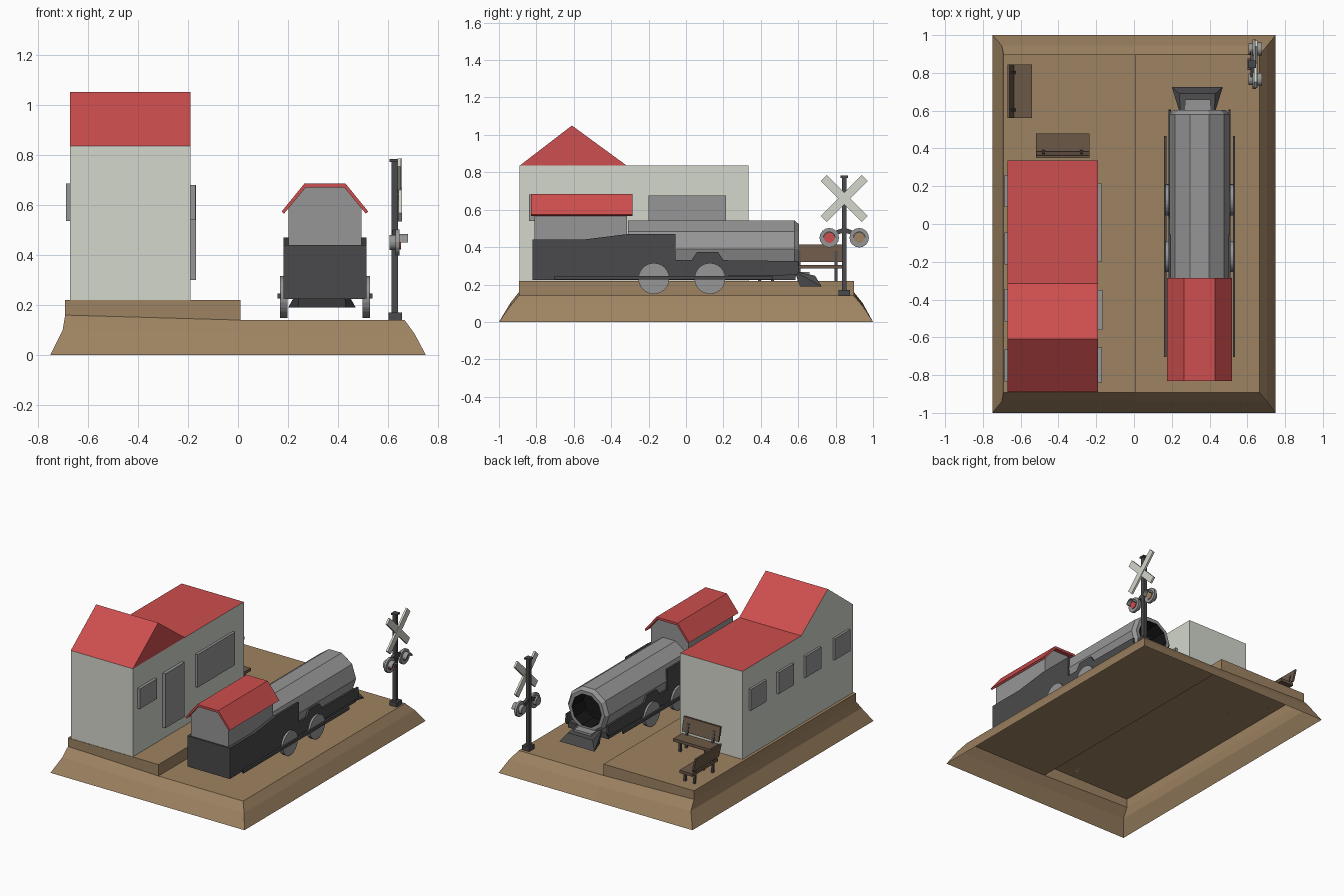
import bpy, bmesh, math
from mathutils import Matrix, Vector

if "Cube" in bpy.data.objects:
    bpy.data.objects.remove(bpy.data.objects["Cube"])


def material(name, rgb):
    m = bpy.data.materials.new(name)
    lin = [((c / 255 + 0.055) / 1.055) ** 2.4 for c in rgb]
    m.diffuse_color = (*lin, 1)
    m.use_nodes = True
    m.node_tree.nodes["Principled BSDF"].inputs["Base Color"].default_value = m.diffuse_color
    return m


WALL = material("off_white", (211, 215, 204))
RED = material("red", (205, 78, 78))
GREY = material("mid_grey", (150, 150, 150))
DARK = material("dark_grey", (74, 74, 76))
EARTH = material("earth_brown", (158, 131, 98))
WOOD = material("wood_brown", (108, 88, 71))
BLACK = material("black", (22, 22, 22))


def finish(name, bm, mats, rule=None, recalc=True, matrix=None):
    if recalc:
        bmesh.ops.recalc_face_normals(bm, faces=bm.faces)
    bm.normal_update()
    if rule:
        for f in bm.faces:
            f.material_index = rule(f)
    if matrix:
        bm.transform(matrix)
    me = bpy.data.meshes.new(name)
    bm.to_mesh(me)
    bm.free()
    for m in mats:
        me.materials.append(m)
    ob = bpy.data.objects.new(name, me)
    bpy.context.collection.objects.link(ob)
    return ob


def prism(name, profile, axis, lo, hi, mats, rule=None, matrix=None):
    """Extrude a closed profile: (y,z) points along x, or (x,z) points along y."""
    def place(p, t):
        return (t, p[0], p[1]) if axis == 'x' else (p[0], t, p[1])
    bm = bmesh.new()
    a = [bm.verts.new(place(p, lo)) for p in profile]
    b = [bm.verts.new(place(p, hi)) for p in profile]
    bm.faces.new(a)
    bm.faces.new(b[::-1])
    for i in range(len(a)):
        j = (i + 1) % len(a)
        bm.faces.new((a[i], b[i], b[j], a[j]))
    return finish(name, bm, mats, rule, matrix=matrix)


def box(name, x, y, z, mat, matrix=None):
    pts = [(y[0], z[0]), (y[1], z[0]), (y[1], z[1]), (y[0], z[1])]
    return prism(name, pts, 'x', x[0], x[1], [mat], matrix=matrix)


def disc(name, y, z, r, x0, x1, mat, n=20):
    pts = [(y + r * math.cos(math.tau * i / n), z + r * math.sin(math.tau * i / n)) for i in range(n)]
    return prism(name, pts, 'x', x0, x1, [mat])


# --- Base: hollow open-bottomed shell with a raised platform on the left ---
bm = bmesh.new()


def ring(xl, xr, yf, yb, z, zl):
    pts = [(xl, yf, zl), (.01, yf, z), (xr, yf, z), (xr, yb, z), (.01, yb, z), (xl, yb, zl)]
    return [bm.verts.new(p) for p in pts]


rings = [ring(-.75, .75, -1, 1, 0, 0), ring(-.7, .705, -.94, .945, .085, .1),
         ring(-.69, .665, -.893, .897, .14, .16)]
for lo, hi in zip(rings, rings[1:]):
    for i in range(6):
        j = (i + 1) % 6
        bm.faces.new((lo[i], lo[j], hi[j], hi[i]))
A, B, C, D, E, F = rings[2]
A2, B2, E2, F2 = [bm.verts.new((v.co.x, v.co.y, .22)) for v in (A, B, E, F)]
for f in ((B, C, D, E), (B, E, E2, B2), (A, B, B2, A2), (E, F, F2, E2), (F, A, A2, F2), (A2, B2, E2, F2)):
    bm.faces.new(f)
finish("base_ground", bm, [EARTH], recalc=False)

# --- Station house: flat roofed block with a gable over its front part ---
HX = (-.67, -.19)
prism("house_walls", [(-.89, .22), (.335, .22), (.335, .835), (-.89, .835)], 'x', *HX,
      [WALL, RED], lambda f: 1 if f.normal.z > .5 else 0)
prism("gable_roof", [(-.89, .835), (-.316, .835), (-.61, 1.05)], 'x', *HX,
      [RED, WALL], lambda f: 1 if f.normal.x < -.5 else 0)
for i, y in enumerate((-.75, -.43, -.13, .175)):
    box(f"rear_window_{i}", (-.686, -.665), (y - .085, y + .085), (.535, .685), GREY)
box("small_window", (-.195, -.17), (-.84, -.65), (.54, .68), GREY)
box("door", (-.195, -.168), (-.56, -.35), (.30, .68), GREY)
box("large_window", (-.195, -.172), (-.2, .215), (.445, .675), GREY)


# --- Benches ---
def bench(name, origin, angle):
    m = Matrix.Translation(Vector((*origin, .22))) @ Matrix.Rotation(angle, 4, 'Z')
    w = .142
    box(name + "_seat", (-w, w), (.03, .13), (.065, .085), WOOD, m)
    prism(name + "_back", [(.022, .1), (.034, .1), (.012, .195), (0, .195)], 'x', -w, w, [WOOD], matrix=m)
    for s in (-1, 1):
        cx = s * .1
        box(name + "_front_leg", (cx - .008, cx + .008), (.105, .12), (0, .065), DARK, m)
        prism(name + "_rear_leg", [(.035, 0), (.05, 0), (.04, .1), (.022, .16), (.015, .16), (.03, .1)],
              'x', cx - .008, cx + .008, [DARK], matrix=m)


bench("wall_bench", (-.378, .35), 0)
bench("edge_bench", (-.67, .703), -math.pi / 2)

# --- Locomotive ---
CX = .347
# boiler: ten-sided tube with a black open mouth
bm = bmesh.new()
BZ, N = .39, 10
loops = []
for r, y in ((.16, -.31), (.16, .58), (.14, .603), (.115, .603), (.11, .48)):
    loops.append([bm.verts.new((CX + r * math.cos(math.tau * i / N), y,
                                BZ + r * math.sin(math.tau * i / N))) for i in range(N)])
for a, b in zip(loops, loops[1:]):
    for i in range(N):
        j = (i + 1) % N
        bm.faces.new((a[i], a[j], b[j], b[i]))
bm.faces.new(loops[0])
bm.faces.new(loops[-1])
mouth = {v for v in loops[-1]}
finish("boiler", bm, [GREY, BLACK], lambda f: 1 if any(v in mouth for v in f.verts) else 0)

# cab and its bent roof
prism("cab", [(CX - .145, .3), (CX + .145, .3), (CX + .145, .595), (CX + .08, .67), (CX - .08, .67),
              (CX - .145, .595)], 'y', -.81, -.315, [GREY])
roof = [(-.173, .573), (-.082, .685), (.082, .685), (.173, .573),
        (.163, .565), (.077, .669), (-.077, .669), (-.163, .565)]
prism("cab_roof", [(CX + x, z) for x, z in roof], 'y', -.83, -.285, [RED])

# dark lower body: rear box, floor and stepped side plates
prism("rear_body", [(-.82, .225), (-.31, .225), (-.31, .469), (-.55, .44), (-.82, .44)], 'x',
      CX - .16, CX + .16, [DARK])
box("chassis_floor", (CX - .155, CX + .155), (-.31, .585), (.225, .265), DARK)
side = [(-.819, .226), (-.1, .226), (.02, .245), (.59, .25), (.605, .27), (.6, .325), (.2, .33), (.17, .375),
        (.06, .375), (.03, .33), (-.055, .33), (-.055, .47), (-.31, .47), (-.55, .44), (-.819, .44)]
for s in (-1, 1):
    x0, x1 = sorted((CX + s * .152, CX + s * .165))
    prism("side_plate", side, 'x', x0, x1, [DARK])
    x0, x1 = sorted((CX + s * .15, CX + s * .179))
    for y in (-.172, .128):
        disc("wheel", y, .232, .083, x0, x1, GREY, 24)
    x0, x1 = sorted((CX + s * .176, CX + s * .189))
    box("side_rod", (x0, x1), (-.705, .465), (.226, .246), DARK)

# cowcatcher wedge and small front step
bm = bmesh.new()
for s in (-1, 1):
    for x, y, z in ((.135, .725, .19), (.095, .61, .19), (.095, .69, .247), (.09, .58, .27)):
        bm.verts.new((.335 + s * x, y, z))
bmesh.ops.convex_hull(bm, input=bm.verts)
finish("cowcatcher", bm, [DARK])
box("front_step", (.27, .405), (.58, .66), (.245, .268), GREY)

# --- Crossing signal ---
PX, PY = .625, .846
box("signal_foot", (.6, .655), (PY - .03, PY + .03), (.14, .17), DARK)
box("signal_post", (PX - .013, PX + .013), (PY - .013, PY + .013), (.16, .775), DARK)
box("signal_cap", (PX - .02, PX + .02), (PY - .02, PY + .02), (.77, .782), DARK)
for s in (-1, 1):
    m = Matrix.Translation((.645, PY, .66)) @ Matrix.Rotation(s * math.pi / 4, 4, 'X')
    box("cross_board", (-.007 + s * .002, .007 + s * .002), (-.155, .155), (-.023, .023), WALL, m)
    y = PY + s * .08
    prism("lamp_arm", [(PY, .505), (PY, .48), (y, .45), (y, .475)], 'x', PX - .008, PX + .012, [DARK])
    disc("lamp_housing", y, .45, .03, .605, .63, GREY, 16)
    disc("lamp_disc", y, .45, .052, .628, .645, GREY, 16)
    disc("lamp_lens", y, .45, .028, .64, .65, RED if s < 0 else EARTH, 16)
    arc = [math.pi * i / 8 for i in range(9)]
    hood = [(y + .034 * math.cos(a), .45 + .034 * math.sin(a)) for a in arc]
    hood += [(y + .028 * math.cos(a), .45 + .028 * math.sin(a)) for a in reversed(arc)]
    prism("lamp_hood", hood, 'x', .64, .678, [GREY])
